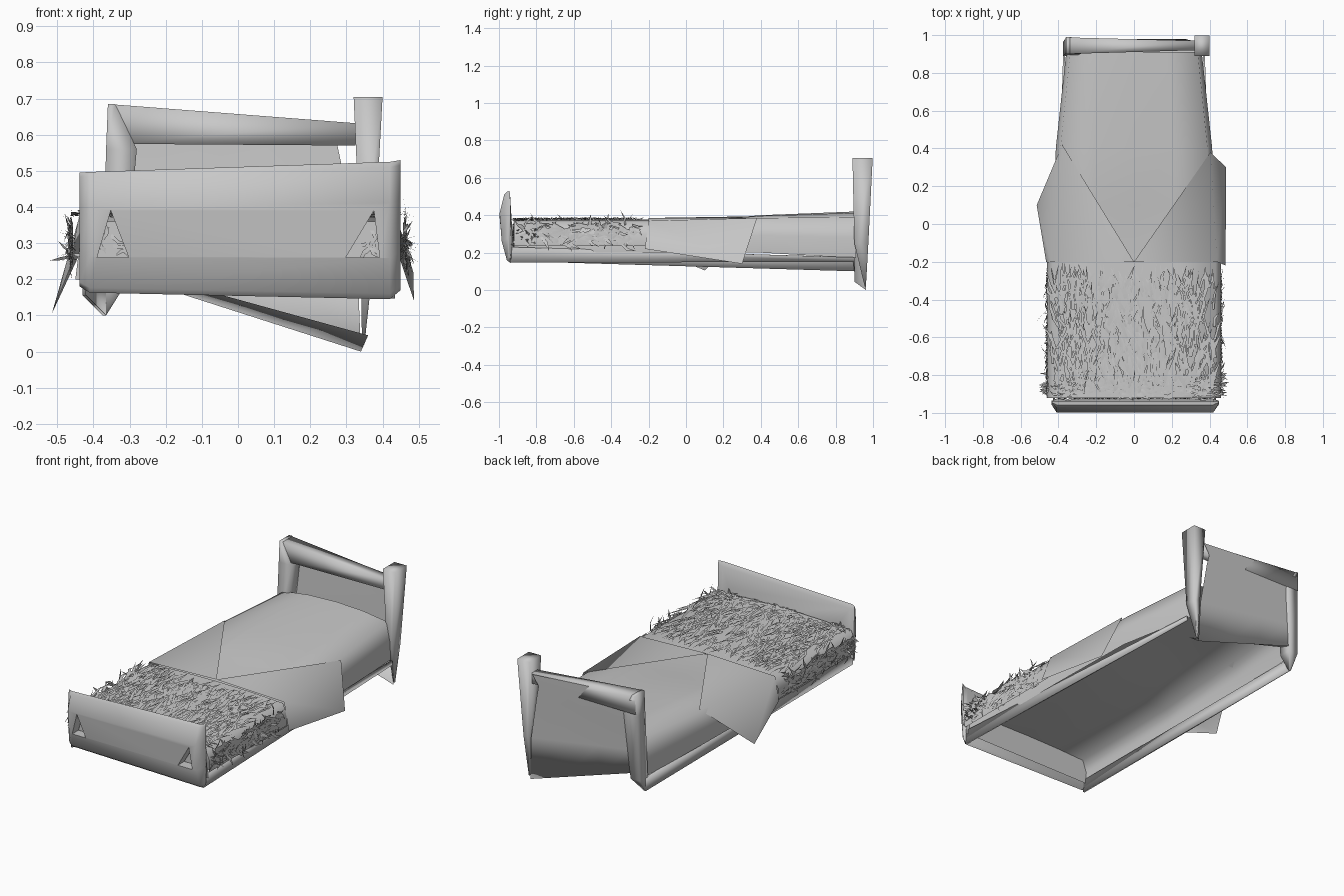
import bpy, bmesh, math, random
from mathutils import Vector

random.seed(4)
cube = bpy.data.objects.get("Cube")
if cube:
    bpy.data.objects.remove(cube, do_unlink=True)

GREY = (0.58, 0.58, 0.58, 1)
mat = bpy.data.materials.new("plain grey")
mat.use_nodes = True
mat.diffuse_color = GREY
mat.node_tree.nodes["Principled BSDF"].inputs["Base Color"].default_value = GREY


def add(name, verts, faces, smooth=True):
    mesh = bpy.data.meshes.new(name)
    mesh.from_pydata(verts, [], faces)
    mesh.materials.append(mat)
    mesh.update()
    for p in mesh.polygons:
        p.use_smooth = smooth
    ob = bpy.data.objects.new(name, mesh)
    bpy.context.collection.objects.link(ob)
    return ob


def fix_normals(ob):
    bm = bmesh.new()
    bm.from_mesh(ob.data)
    bmesh.ops.recalc_face_normals(bm, faces=bm.faces)
    bm.to_mesh(ob.data)
    bm.free()


def loft(name, rings, closed=True, smooth=True):
    """Skin a list of rings that all have the same number of points."""
    n = len(rings[0])
    verts = [p for r in rings for p in r]
    faces = []
    for i in range(len(rings) - 1):
        for j in range(n if closed else n - 1):
            k = (j + 1) % n
            faces.append((i*n + j, i*n + k, (i+1)*n + k, (i+1)*n + j))
    if closed:
        faces += [tuple(range(n)), tuple(range((len(rings)-1)*n, len(rings)*n))]
    ob = add(name, verts, faces, smooth)
    if closed:
        fix_normals(ob)
    return ob


def rect_yz(x, y0, y1, z0, z1):
    return [(x, y0, z0), (x, y0, z1), (x, y1, z1), (x, y1, z0)]


def rect_xz(y, x0, x1, z0, z1):
    return [(x0, y, z0), (x0, y, z1), (x1, y, z1), (x1, y, z0)]


def rect_xy(z, x0, x1, y0, y1):
    return [(x0, y0, z), (x1, y0, z), (x1, y1, z), (x0, y1, z)]


def arch(y, half, low, shoulder, top):
    """Cross-section of a soft cover, open underneath."""
    right = [(half, low), (half * 1.01, (low + shoulder) / 2),
             (half * 0.95, shoulder), (half * 0.5, (shoulder + 3 * top) / 4)]
    pts = [(-x, z) for x, z in right] + [(0, top)] + right[::-1]
    return [(x, y, z) for x, z in pts]


# Footboard: bulging panel with rounded edges and ends
profile = [(-0.94, 0), (-0.958, 0.04), (-0.985, 0.3), (-0.997, 0.7), (-0.972, 0.96),
           (-0.957, 1), (-0.94, 0.94), (-0.925, 0.3), (-0.93, 0.04)]


def foot_ring(x, z0, z1, squash):
    return [(x, -0.94 + (y + 0.94) * squash, z0 + t * (z1 - z0)) for y, t in profile]


foot = loft("footboard", [foot_ring(-0.438, 0.18, 0.495, 0.25), foot_ring(-0.41, 0.163, 0.497, 1),
                          foot_ring(0.42, 0.145, 0.525, 1), foot_ring(0.45, 0.17, 0.53, 0.25)])

# Triangular openings in the footboard
for x0, xt, x1 in ((-0.39, -0.352, -0.302), (0.298, 0.376, 0.392)):
    cutter = loft("opening_cutter", [[(x0, y, 0.26), (xt, y, 0.39), (x1, y, 0.26)]
                                     for y in (-1.1, -0.8)], smooth=False)
    cutter.hide_render = True
    bpy.context.view_layer.objects.active = foot
    mod = foot.modifiers.new("opening", "BOOLEAN")
    mod.operation, mod.solver, mod.object = "DIFFERENCE", "EXACT", cutter
    bpy.ops.object.modifier_apply(modifier=mod.name)
    bpy.data.objects.remove(cutter, do_unlink=True)
bpy.ops.object.select_all(action="DESELECT")
foot.select_set(True)
bpy.ops.object.shade_smooth_by_angle(angle=math.radians(75))

# Side rails: thin boards
loft("right_side_rail", [rect_xz(-0.94, -0.43, -0.42, 0.155, 0.23),
                         rect_xz(0.91, -0.375, -0.365, 0.10, 0.175)])
loft("left_side_rail", [rect_xz(-0.94, 0.425, 0.435, 0.147, 0.23),
                        rect_xz(0.90, 0.365, 0.375, 0.15, 0.175)])

# Headboard posts and top rail
loft("left_head_post", [rect_xy(0.02, 0.343, 0.35, 0.955, 0.962), rect_xy(0.25, 0.34, 0.375, 0.90, 0.975),
                        rect_xy(0.705, 0.32, 0.40, 0.89, 0.998)])
loft("right_head_post", [rect_xy(0.10, -0.375, -0.365, 0.90, 0.91), rect_xy(0.18, -0.375, -0.315, 0.89, 0.965),
                         rect_xy(0.56, -0.365, -0.28, 0.90, 0.98), rect_xy(0.685, -0.36, -0.34, 0.90, 0.99)])
loft("head_top_rail", [rect_yz(-0.36, 0.90, 0.988, 0.575, 0.685), rect_yz(0.325, 0.92, 0.97, 0.57, 0.632)])

# Headboard panel: one sheet running down to a slanted, turned-in lower edge
panel_rows = [(-0.355, 0.68, 0.315, 0.63, 0.98), (-0.32, 0.56, 0.275, 0.57, 0.978),
              (-0.31, 0.50, 0.29, 0.50, 0.974), (-0.32, 0.35, 0.33, 0.25, 0.968),
              (-0.33, 0.215, 0.34, 0.0, 0.962), (-0.33, 0.235, 0.36, 0.045, 0.90)]
loft("head_panel", [[(x0 + (x1 - x0) * t, y, z0 + (z1 - z0) * t) for t in (0, 0.33, 0.67, 1)]
                    for x0, z0, x1, z1, y in panel_rows], closed=False)

# Mattress: open underneath, dipping at the blanket fold
loft("mattress", [arch(-0.92, 0.42, 0.2, 0.34, 0.35), arch(-0.2, 0.42, 0.2, 0.35, 0.33),
                  arch(0.1, 0.415, 0.2, 0.37, 0.375), arch(0.4, 0.41, 0.2, 0.385, 0.40),
                  arch(0.91, 0.355, 0.17, 0.39, 0.42)], closed=False)

# Smooth blanket folds hanging over both sides
add("right_blanket_fold", [(0, -0.2, 0.385), (-0.38, 0.42, 0.395), (-0.44, -0.2, 0.37),
                           (-0.515, 0.1, 0.105), (-0.465, -0.2, 0.23)],
    [(0, 1, 2), (1, 3, 2), (2, 3, 4)])
add("left_blanket_fold", [(0, -0.2, 0.385), (0.405, 0.38, 0.385), (0.44, -0.2, 0.37),
                          (0.487, 0.3, 0.14), (0.485, -0.22, 0.22)],
    [(0, 2, 1), (1, 2, 3), (2, 4, 3)])

# Shaggy cover: base shape plus tufts
loft("shaggy_cover", [arch(y, 0.455, 0.235, 0.362, 0.376) for y in (-0.92, -0.7, -0.45, -0.2)], closed=False)
add("cover_front", [(-0.45, -0.918, 0.2), (0.45, -0.918, 0.2), (0.43, -0.918, 0.36), (-0.43, -0.918, 0.36)],
    [(0, 1, 2, 3)])

verts, faces = [], []


def tuft(root, direction, normal, length, width):
    """One thin bent strip lying close to the cover."""
    d = direction.normalized()
    side = d.cross(normal).normalized() * width
    b = len(verts)
    mid = root + d * length * 0.5 + side * rnd(2) + normal * random.uniform(0.002, 0.008)
    verts.extend([root - side, root + side, mid + side, mid - side, root + d * length])
    faces.extend([(b, b + 1, b + 2, b + 3), (b + 3, b + 2, b + 4)])


def rnd(a):
    return random.uniform(-a, a)


UP, FRONT = Vector((0, 0, 1)), Vector((0, -1, 0))
for i in range(620):  # long strands on top
    y = random.uniform(-0.9, -0.32)
    root = Vector((rnd(0.43), y, random.uniform(0.374, 0.381)))
    tuft(root, Vector((rnd(0.5), 1, rnd(0.05))), UP,
         random.uniform(0.07, min(0.17, -0.2 - y)), random.uniform(0.003, 0.009))
for i in range(260):  # tangled band near the foot
    root = Vector((rnd(0.43), random.uniform(-0.91, -0.82), random.uniform(0.368, 0.378)))
    tuft(root, Vector((random.choice((-1, 1)), rnd(0.5), rnd(0.05))), UP,
         random.uniform(0.03, 0.08), random.uniform(0.003, 0.007))
for s in (-1, 1):
    for i in range(190):  # sides
        root = Vector((s * 0.457, random.uniform(-0.87, -0.28), random.uniform(0.25, 0.35)))
        d = Vector((s * random.uniform(0, 0.06), rnd(1), rnd(0.35)))
        tuft(root, d, Vector((s, 0, 0)), random.uniform(0.04, 0.1), random.uniform(0.004, 0.009))
    for i in range(30):  # stray spikes near the foot
        root = Vector((s * 0.45, random.uniform(-0.9, -0.8), random.uniform(0.25, 0.32)))
        tuft(root, Vector((s, rnd(0.6), rnd(0.7))), UP, random.uniform(0.02, 0.06), 0.004)
for i in range(120):  # strands behind the footboard
    root = Vector((rnd(0.42), -0.92, random.uniform(0.25, 0.34)))
    tuft(root, Vector((rnd(0.7), 0, rnd(1))), FRONT, random.uniform(0.03, 0.06), 0.005)
add("cover_tufts", verts, faces)
